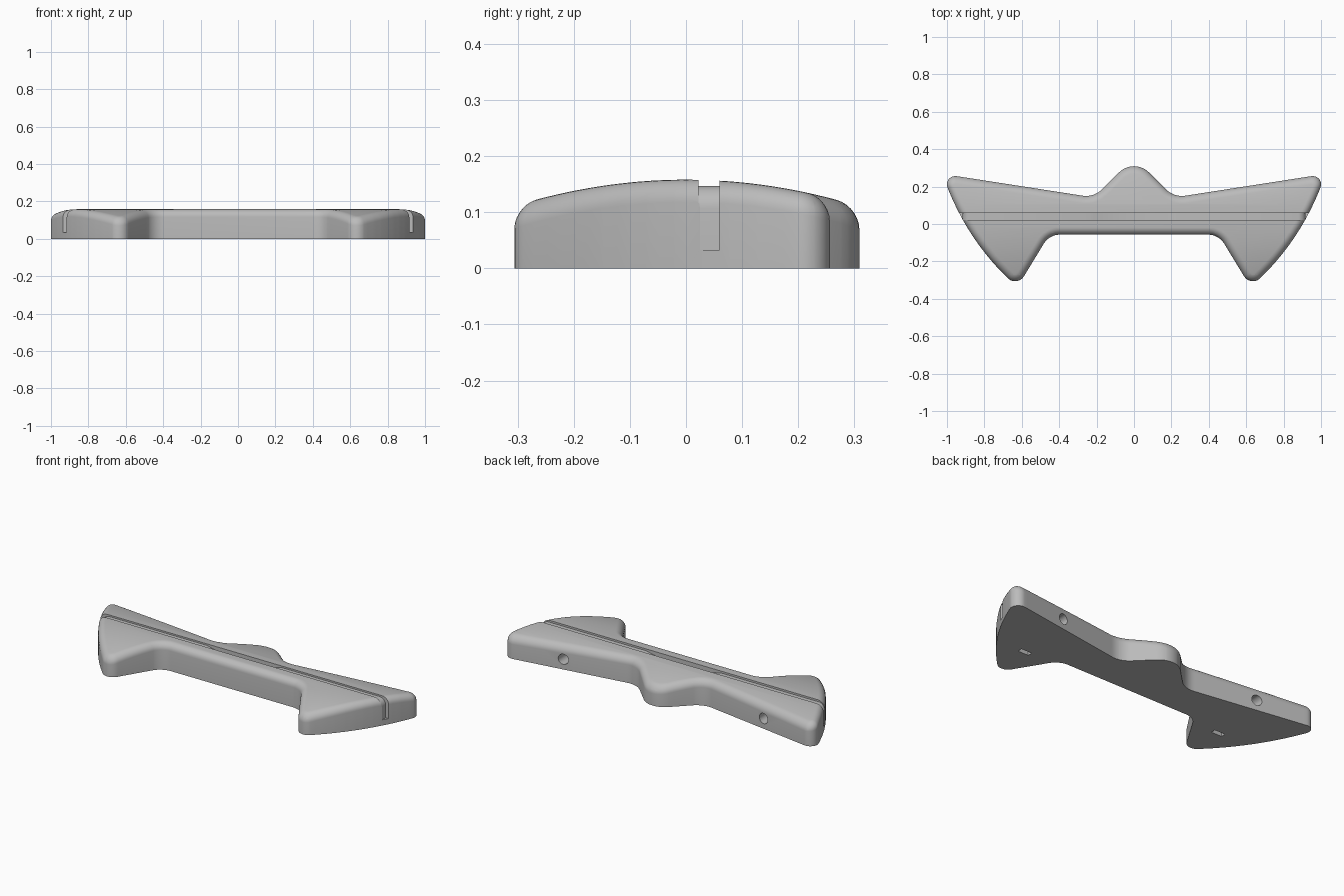
import bpy, bmesh, math
from mathutils import Vector

if "Cube" in bpy.data.objects:
    bpy.data.objects.remove(bpy.data.objects["Cube"], do_unlink=True)

grey = bpy.data.materials.new("plain grey")
grey.use_nodes = True
grey.diffuse_color = (0.5, 0.5, 0.5, 1)
grey.node_tree.nodes["Principled BSDF"].inputs["Base Color"].default_value = grey.diffuse_color


def make_object(name, bm):
    bmesh.ops.recalc_face_normals(bm, faces=bm.faces)
    mesh = bpy.data.meshes.new(name)
    bm.to_mesh(mesh)
    bm.free()
    mesh.materials.append(grey)
    obj = bpy.data.objects.new(name, mesh)
    bpy.context.collection.objects.link(obj)
    return obj


def fillet(before, corner, after, radius, steps=10):
    """Points of the arc that rounds one corner."""
    u, v = (before - corner).normalized(), (after - corner).normalized()
    half = u.angle(v) / 2
    centre = corner + (u + v).normalized() * radius / math.sin(half)
    start = corner + u * radius / math.tan(half) - centre
    sweep = (math.pi - 2 * half) * (1 if u.x * v.y - u.y * v.x < 0 else -1)
    points = []
    for i in range(steps + 1):
        c, s = math.cos(sweep * i / steps), math.sin(sweep * i / steps)
        points.append(centre + Vector((c * start.x - s * start.y, s * start.x + c * start.y)))
    return points


def inset(points, distance):
    """Clockwise outline moved inwards."""
    result = []
    for i, p in enumerate(points):
        a = (p - points[i - 1]).normalized()
        b = (points[(i + 1) % len(points)] - p).normalized()
        n1, n2 = Vector((a.y, -a.x)), Vector((b.y, -b.x))
        result.append(p + (n1 + n2) * distance / (1 + n1.dot(n2)))
    return result


# Outline: corner x, y and rounding radius, mirrored across x = 0
half = [(0, 0.355, 0.113), (0.215, 0.142, 0.12), (1.027, 0.268, 0.045),
        (0.885, -0.08, 1.36), (0.625, -0.34, 0.056), (0.453, -0.057, 0.1)]
corners = half + [(-x, y, r) for x, y, r in reversed(half[1:])]
spots = [Vector((x, y)) for x, y, r in corners]
outline = []
for i, corner in enumerate(corners):
    outline += fillet(spots[i - 1], spots[i], spots[(i + 1) % len(spots)], corner[2])

# Body: stacked rings with a rounded top edge
HEIGHT, ROUND, STEPS = 0.158, 0.04, 7
levels = [(0, 0)]
for i in range(STEPS + 1):
    a = math.pi / 2 * i / STEPS
    levels.append((ROUND * (1 - math.cos(a)), HEIGHT - ROUND * (1 - math.sin(a))))
bm = bmesh.new()
rings = [[bm.verts.new((p.x, p.y, z)) for p in inset(outline, d)] for d, z in levels]
for low, high in zip(rings, rings[1:]):
    for i in range(len(low)):
        bm.faces.new((low[i - 1], low[i], high[i], high[i - 1]))
bm.faces.new(rings[0])
bm.faces.new(rings[-1])
# Crown: slice into strips, then lower the top towards front and back
for i in range(-12, 13):
    bmesh.ops.bisect_plane(bm, geom=bm.verts[:] + bm.edges[:] + bm.faces[:], dist=1e-5,
                           plane_co=(0, i * 0.025 + 0.003, 0), plane_no=(0, 1, 0))
for v in bm.verts:
    if v.co.z > 0.05:
        v.co.z -= v.co.y ** 2 / 2
body = make_object("body", bm)


def cut(cutter):
    cutter.hide_render = True
    mod = body.modifiers.new("cut", "BOOLEAN")
    mod.operation, mod.solver, mod.object = "DIFFERENCE", "EXACT", cutter
    bpy.ops.object.select_all(action="DESELECT")
    bpy.context.view_layer.objects.active = body
    body.select_set(True)
    bpy.ops.object.modifier_apply(modifier=mod.name)
    bpy.data.objects.remove(cutter, do_unlink=True)


# Groove over the top and down both ends, with a dished middle
FLOOR, END, BEND, BOTTOM, DISH, SAG = 0.147, 0.917, 0.04, 0.033, 0.245, 0.03
right = [(DISH * i / 8, FLOOR - SAG * (1 - (i / 8) ** 2)) for i in range(9)]
for i in range(9):
    a = math.pi / 2 * i / 8
    right.append((END - BEND + BEND * math.sin(a), FLOOR - BEND + BEND * math.cos(a)))
right += [(END, BOTTOM), (1.2, BOTTOM), (1.2, 0.3)]
profile = right + [(-x, z) for x, z in reversed(right[1:])]
bm = bmesh.new()
face = bm.faces.new([bm.verts.new((x, 0.022, z)) for x, z in profile])
extruded = bmesh.ops.extrude_face_region(bm, geom=[face])["geom"]
bmesh.ops.translate(bm, vec=(0, 0.038, 0),
                    verts=[g for g in extruded if isinstance(g, bmesh.types.BMVert)])
cut(make_object("groove_cutter", bm))

# Round holes in the back and small slots underneath
for side in (-1, 1):
    bpy.ops.mesh.primitive_cylinder_add(vertices=32, radius=0.03, depth=0.42,
                                        location=(side * 0.65, 0.09, 0.06),
                                        rotation=(math.pi / 2, 0, 0))
    cut(bpy.context.object)
    bpy.ops.mesh.primitive_cube_add(size=1, location=(side * 0.65, -0.1, 0.04))
    slot = bpy.context.object
    slot.scale = (0.068, 0.028, 0.11)
    cut(slot)

bpy.ops.object.select_all(action="DESELECT")
body.select_set(True)
bpy.context.view_layer.objects.active = body
bpy.ops.object.shade_smooth_by_angle(angle=math.radians(30))
body.data.materials.clear()
body.data.materials.append(grey)
for polygon in body.data.polygons:
    polygon.material_index = 0
